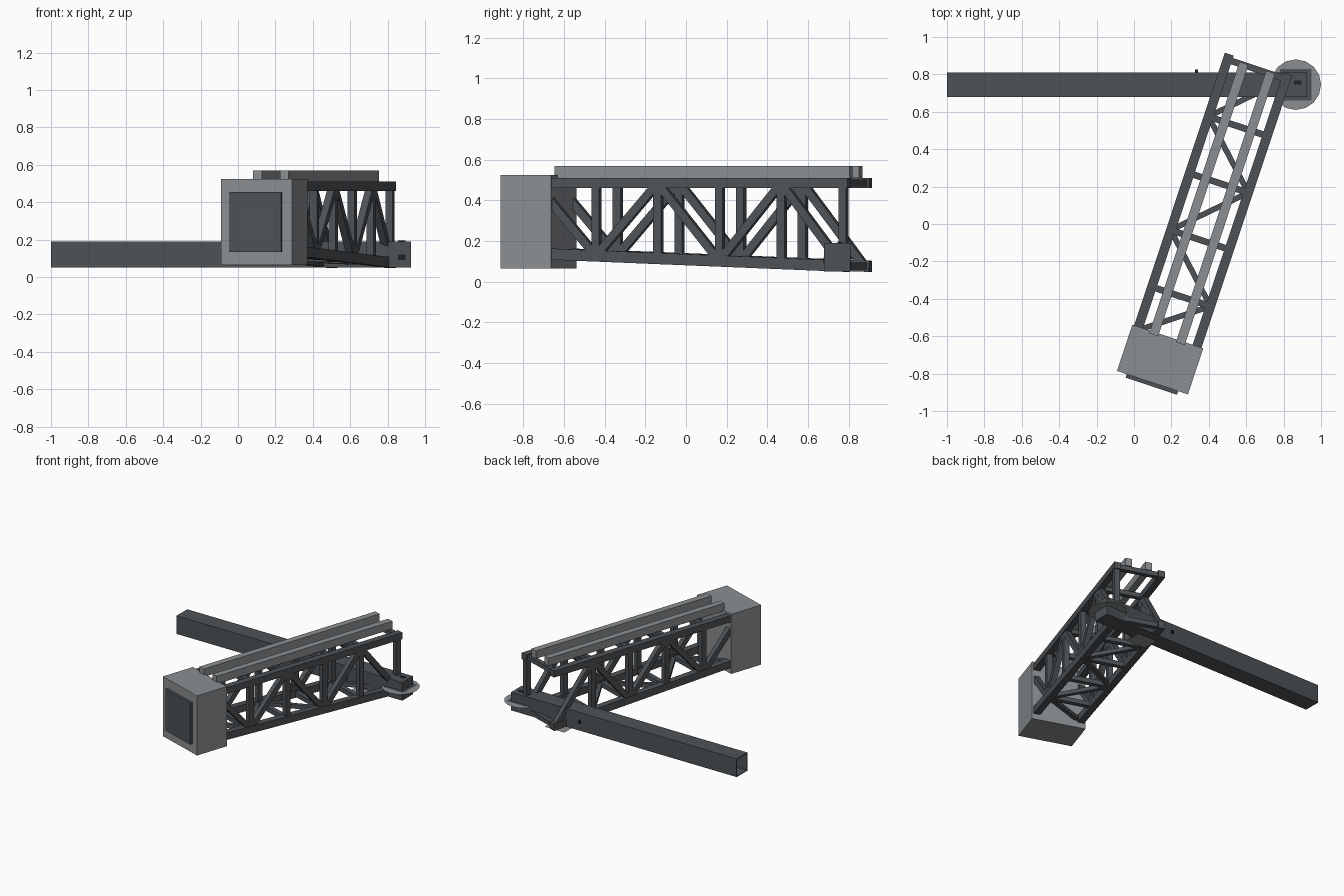
import bpy, bmesh, math
from mathutils import Matrix, Vector

cube = bpy.data.objects.get("Cube")
if cube:
    bpy.data.objects.remove(cube, do_unlink=True)


def material(name, rgb):
    m = bpy.data.materials.new(name)
    m.use_nodes = True
    m.diffuse_color = (*rgb, 1)
    m.node_tree.nodes["Principled BSDF"].inputs["Base Color"].default_value = (*rgb, 1)
    return m


LIGHT = material("light_grey", (0.26, 0.275, 0.285))
DARK = material("dark_steel", (0.077, 0.086, 0.094))
BLACK = material("near_black", (0.015, 0.016, 0.018))

# Frame of the slewed truss: x across, y along its length
TRUSS = Matrix.Translation((0.14, -0.725, 0)) @ Matrix.Rotation(math.radians(-18.4), 4, 'Z')
WORLD = Matrix.Identity(4)


def finish(bm, name, mat, frame):
    me = bpy.data.meshes.new(name)
    bm.to_mesh(me)
    bm.free()
    me.materials.append(mat)
    ob = bpy.data.objects.new(name, me)
    ob.matrix_world = frame
    bpy.context.collection.objects.link(ob)
    return ob


def box(name, lo, hi, mat, frame=WORLD):
    lo, hi = Vector(lo), Vector(hi)
    bm = bmesh.new()
    bmesh.ops.create_cube(bm, size=1)
    for v in bm.verts:
        v.co = (lo + hi) / 2 + v.co * (hi - lo)
    return finish(bm, name, mat, frame)


def bar(name, a, b, side, width=0.04, depth=0.04, mat=DARK):
    """Rectangular bar from a to b; 'side' fixes the direction of its width."""
    a, b = Vector(a), Vector(b)
    along = (b - a).normalized()
    other = along.cross(Vector(side)).normalized()
    across = other.cross(along)
    bm = bmesh.new()
    bmesh.ops.create_cube(bm, size=1)
    for v in bm.verts:
        c = v.co.copy()
        v.co = (a + b) / 2 + along * c.z * (b - a).length + across * c.x * width + other * c.y * depth
    return finish(bm, name, mat, TRUSS)


def sheet(name, center, radius, sides, mat, scale=(1, 1), turn=0):
    """Single upward-facing flat plate."""
    bm = bmesh.new()
    bmesh.ops.create_circle(bm, cap_ends=True, segments=sides, radius=radius,
                            matrix=Matrix.Rotation(turn, 4, 'Z'))
    for v in bm.verts:
        v.co = Vector(center) + Vector((v.co.x * scale[0], v.co.y * scale[1], 0))
    bm.normal_update()
    for f in bm.faces:
        if f.normal.z < 0:
            f.normal_flip()
    return finish(bm, name, mat, WORLD)


# Counterweight housing with raised front panel
box("end_housing", (-0.2, -0.13, 0.065), (0.2, 0.13, 0.525), LIGHT, TRUSS)
box("front_panel", (-0.145, -0.15, 0.135), (0.145, -0.125, 0.455), DARK, TRUSS)

# Truss chords
TOP, END, HALF = 0.485, 1.665, 0.165
X, Z = (1, 0, 0), (0, 0, 1)


def low(v):
    return 0.135 - 0.039 * (v - 0.13)


nodes = [0.035 + 0.32 * k for k in range(6)]
for s, tag in ((-1, "right"), (1, "left")):
    u = s * HALF
    bar(f"{tag}_top_chord", (u, 0.1, TOP), (u, END, TOP), X, 0.05, 0.05)
    bar(f"{tag}_bottom_chord", (u, 0.1, low(0.1)), (u, END, low(END)), X, 0.05, 0.055)
    box(f"{tag}_top_rail", (s * 0.075 - 0.025, 0.115, 0.51),
        (s * 0.075 + 0.025, 1.645, 0.57), LIGHT, TRUSS)
    # Posts and zigzag side braces; the last post stands on one side only
    for k, v in enumerate(nodes):
        if k and not (k == 5 and s < 0):
            bar(f"{tag}_post", (u, v, low(v)), (u, v, TOP), X)
        if k == 0:
            # first brace emerges from the housing wall
            bar(f"{tag}_brace", (u, 0.11, 0.405), (u, nodes[1], low(nodes[1])), X)
        elif k < 5:
            ends = [(u, v, low(v)), (u, nodes[k + 1], TOP)]
            if k % 2 == 0:
                ends = [(u, v, TOP), (u, nodes[k + 1], low(nodes[k + 1]))]
            bar(f"{tag}_brace", *ends, X)

# Cross ties and floor zigzag
for k, v in enumerate(nodes[1:], 1):
    bar("top_tie", (-HALF, v, TOP), (HALF, v, TOP), Z, 0.035, 0.035)
    bar("bottom_tie", (-HALF, v, low(v)), (HALF, v, low(v)), Z, 0.035, 0.035)
    s = 1 if k % 2 else -1
    p = max(nodes[k - 1], 0.11)
    bar("floor_brace", (-s * HALF, p, low(p)), (s * HALF, v, low(v)), Z, 0.03, 0.03)

# Hollow long beam, open at its far end
bm = bmesh.new()
bmesh.ops.create_cube(bm, size=1)
for v in bm.verts:
    v.co = Vector((-0.0375 + v.co.x * 1.925, 0.745 + v.co.y * 0.13, 0.12 + v.co.z * 0.14))
bm.normal_update()
bmesh.ops.delete(bm, geom=[f for f in bm.faces if f.normal.x < -0.5], context='FACES')
beam = finish(bm, "long_beam", DARK, WORLD)
wall = beam.modifiers.new("wall", 'SOLIDIFY')
wall.thickness, wall.offset = 0.008, -1

# Pivot plates and small fittings
sheet("pivot_disc", (0.865, 0.745, 0.12), 0.135, 16, LIGHT)
sheet("pivot_plate", (0.865, 0.745, 0.123), 0.12, 4, DARK, turn=math.pi / 4)
sheet("base_plate", (0.555, 0.745, 0), 0.12, 4, LIGHT, (1, 0.76), math.pi / 4)
box("pivot_slot", (0.855, 0.745, 0.188), (0.895, 0.768, 0.194), BLACK)
box("front_slot", (0.855, 0.677, 0.09), (0.895, 0.682, 0.12), BLACK)
box("beam_stud", (0.327, 0.8, 0.11), (0.343, 0.825, 0.13), BLACK)
